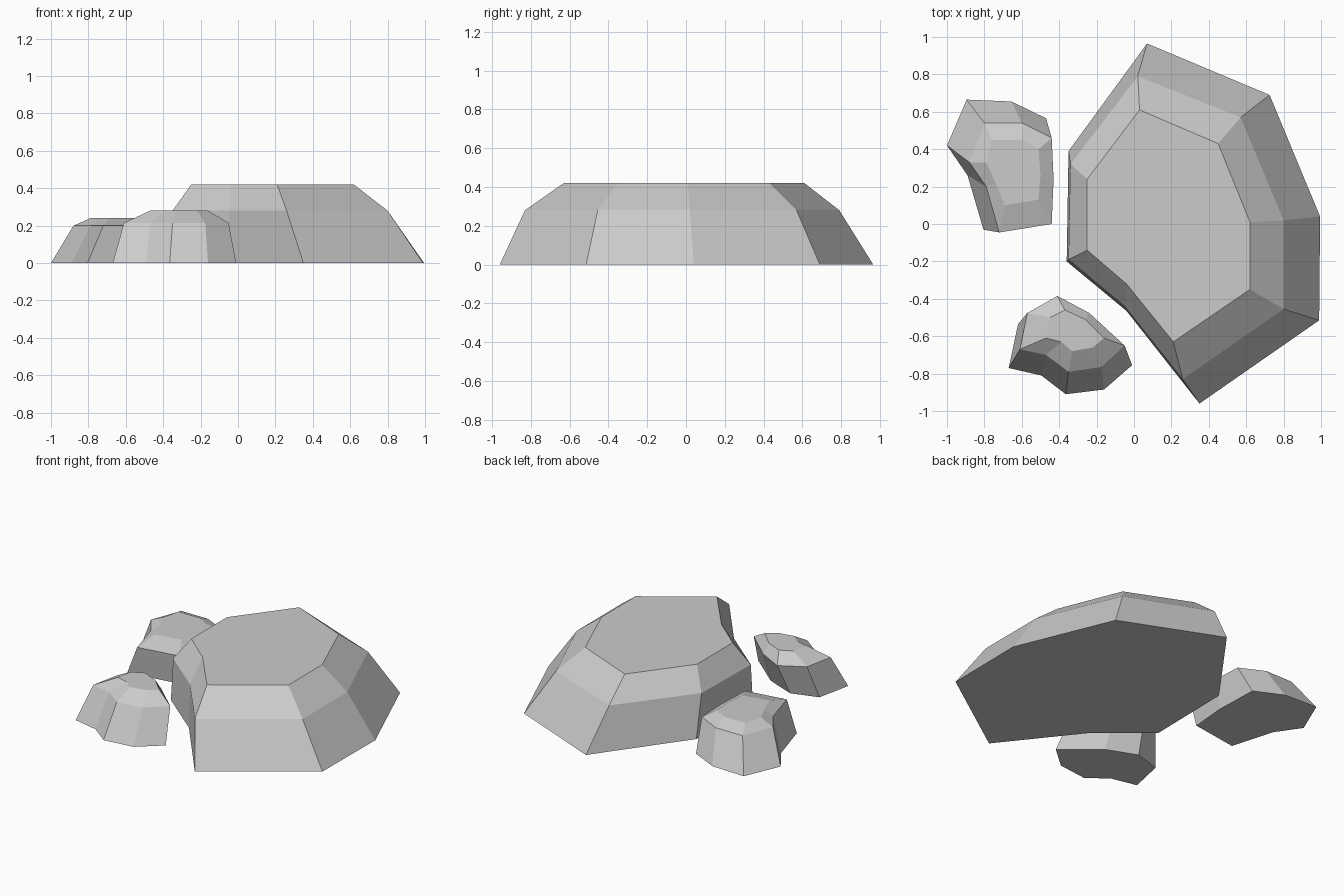
import bpy, bmesh


def rock(name, rings):
    """Loft a flat-shaded rock through (height, outline) rings and cap both ends."""
    bm = bmesh.new()
    loops = [[bm.verts.new((x, y, z)) for x, y in outline] for z, outline in rings]
    n = len(loops[0])
    for low, high in zip(loops, loops[1:]):
        for i in range(n):
            j = (i + 1) % n
            bm.faces.new((low[i], low[j], high[j], high[i]))
    bm.faces.new(loops[0])
    bm.faces.new(loops[-1])
    bmesh.ops.recalc_face_normals(bm, faces=bm.faces)
    mesh = bpy.data.meshes.new(name)
    bm.to_mesh(mesh)
    bm.free()
    bpy.context.collection.objects.link(bpy.data.objects.new(name, mesh))


# Large flat-topped rock: base, shoulder, top
rock("large_rock", [
    (0.0, [(0.07, 0.965), (-0.35, 0.39), (-0.36, -0.20), (-0.04, -0.465),
           (0.35, -0.96), (0.99, -0.515), (0.995, 0.04), (0.725, 0.69)]),
    (0.28, [(0.02, 0.79), (-0.34, 0.32), (-0.35, -0.19), (-0.05, -0.44),
            (0.26, -0.83), (0.80, -0.455), (0.80, 0.02), (0.57, 0.57)]),
    (0.42, [(0.03, 0.61), (-0.25, 0.24), (-0.25, -0.14), (-0.04, -0.32),
            (0.21, -0.63), (0.62, -0.35), (0.62, 0.01), (0.45, 0.43)]),
])

# Small rock at the back left, slightly overhanging on its inner side
rock("back_small_rock", [
    (0.0, [(-1.0, 0.42), (-0.89, 0.26), (-0.805, -0.03), (-0.48, 0.02),
           (-0.46, 0.27), (-0.47, 0.565), (-0.655, 0.655), (-0.895, 0.665)]),
    (0.20, [(-0.88, 0.33), (-0.79, 0.20), (-0.72, -0.045), (-0.44, 0.0),
            (-0.43, 0.24), (-0.44, 0.46), (-0.60, 0.54), (-0.80, 0.54)]),
    (0.24, [(-0.79, 0.33), (-0.74, 0.22), (-0.69, 0.10), (-0.51, 0.13),
            (-0.50, 0.26), (-0.51, 0.40), (-0.60, 0.45), (-0.76, 0.45)]),
])

# Small rock at the front left, overhanging toward the back
rock("front_small_rock", [
    (0.0, [(-0.67, -0.77), (-0.495, -0.81), (-0.365, -0.91), (-0.16, -0.885),
           (-0.01, -0.755), (-0.24, -0.56), (-0.44, -0.48), (-0.62, -0.535)]),
    (0.215, [(-0.61, -0.67), (-0.47, -0.70), (-0.35, -0.79), (-0.175, -0.765),
             (-0.05, -0.65), (-0.24, -0.475), (-0.41, -0.385), (-0.57, -0.475)]),
    (0.28, [(-0.47, -0.61), (-0.39, -0.63), (-0.33, -0.68), (-0.22, -0.66),
            (-0.16, -0.61), (-0.26, -0.51), (-0.37, -0.46), (-0.45, -0.50)]),
])
